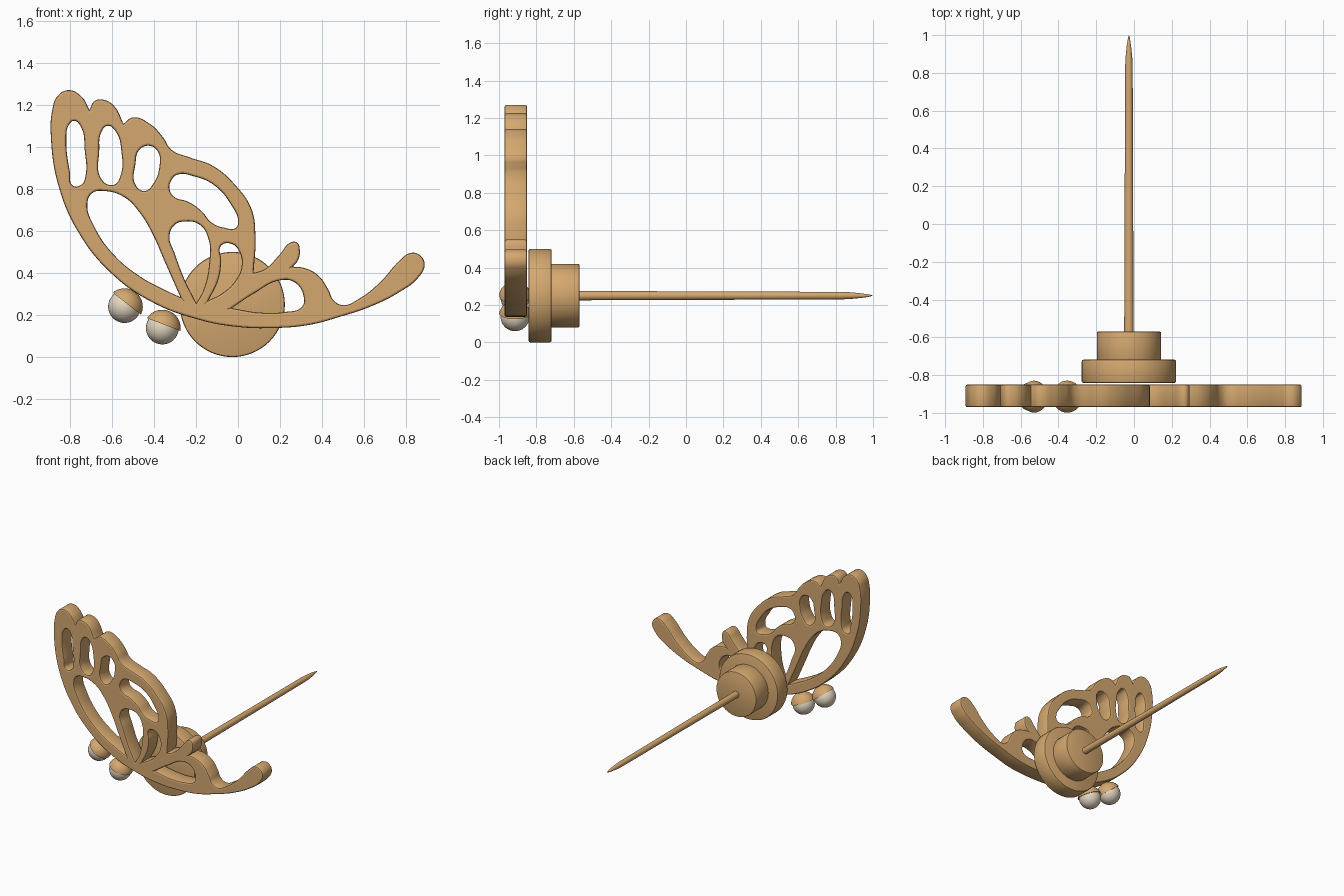
import bpy
import bmesh
from math import radians, tau
from mathutils import Matrix, Vector

cube = bpy.data.objects.get("Cube")
if cube:
    bpy.data.objects.remove(cube, do_unlink=True)

SHARP = True


def make_material(name, color):
    mat = bpy.data.materials.new(name)
    mat.use_nodes = True
    mat.diffuse_color = color
    for node in mat.node_tree.nodes:
        if node.type == "BSDF_PRINCIPLED":
            node.inputs["Base Color"].default_value = color
            node.inputs["Roughness"].default_value = 0.7
    return mat


wood = make_material("tan wood", (0.66, 0.39, 0.16, 1))
cream = make_material("cream white", (0.78, 0.68, 0.54, 1))


def finish(obj, mat, angle=40):
    """Give the object its colour and smooth shading with crisp edges."""
    obj.data.materials.clear()
    obj.data.materials.append(mat)
    bpy.ops.object.select_all(action="DESELECT")
    obj.select_set(True)
    bpy.context.view_layer.objects.active = obj
    bpy.ops.object.shade_smooth_by_angle(angle=radians(angle))


def object_from_bmesh(name, bm, mat):
    mesh = bpy.data.meshes.new(name)
    bmesh.ops.recalc_face_normals(bm, faces=bm.faces)
    bm.to_mesh(mesh)
    bm.free()
    obj = bpy.data.objects.new(name, mesh)
    bpy.context.collection.objects.link(obj)
    finish(obj, mat)
    return obj


def add_loop(curve, points):
    """Closed smooth loop; points are in hundredths, flagged ones are corners."""
    spline = curve.splines.new("BEZIER")
    spline.bezier_points.add(len(points) - 1)
    spline.use_cyclic_u = True
    for bez, (x, z, *corner) in zip(spline.bezier_points, points):
        bez.co = (x / 100, z / 100, 0)
    for bez, (x, z, *corner) in zip(spline.bezier_points, points):
        kind = "VECTOR" if corner else "AUTO"
        bez.handle_left_type = kind
        bez.handle_right_type = kind


def lathe(name, profile, mat):
    """Turn a (radius, y) profile around the axis of the mount."""
    bm = bmesh.new()
    verts = [bm.verts.new((AXIS_X + r, y, AXIS_Z)) for r, y in profile]
    edges = [bm.edges.new(pair) for pair in zip(verts, verts[1:])]
    bmesh.ops.spin(bm, geom=verts + edges, cent=(AXIS_X, 0, AXIS_Z),
                   axis=(0, 1, 0), angle=tau, steps=64)
    bmesh.ops.remove_doubles(bm, verts=bm.verts, dist=0.0001)
    return object_from_bmesh(name, bm, mat)


# Winged plate: outer silhouette, clockwise from the wing's left edge
outline = [
    (-89, 104), (-88.3, 118), (-86, 124), (-80.7, 127), (-74.5, 124),
    (-70.7, 117.6, SHARP), (-68, 122), (-64, 122.4), (-59, 119.5),
    (-54.5, 111, SHARP), (-50, 114), (-42, 111), (-36, 105), (-31.5, 98.5),
    (-23, 95), (-12, 91), (-1, 81.5), (6.4, 70.5), (8.3, 58),
    (7.4, 40, SHARP), (13, 42), (20, 49), (25, 54.5), (28, 54.5), (29.4, 51),
    (28.5, 46), (26, 43, SHARP), (31, 42.5), (38, 39), (43, 32), (45.5, 27),
    (50, 24.7), (58, 28), (67.5, 35.5), (77, 46), (82, 49.5), (86.5, 48.5),
    (88.8, 44), (86, 38), (77, 31), (63, 24), (48, 19), (34, 15.3), (17, 13.8),
    (0, 14.3), (-18, 17.6), (-42, 26.7), (-61, 40.5), (-75.5, 58.6), (-85, 80),
]

# Openings in the wing
tip_slot = [(-81.7, 104), (-80.7, 110), (-78, 112.4), (-74.5, 109), (-73, 99),
            (-72.6, 86), (-74.5, 82), (-78.5, 81.5), (-80, 88)]
second_slot = [(-66, 99), (-65, 107), (-62, 110), (-58, 107), (-55.5, 98),
               (-56, 86), (-59, 82), (-64.5, 84)]
third_slot = [(-48.8, 92), (-47, 98.5), (-42, 100.5), (-38, 97.5), (-37.4, 90.5),
              (-40, 83), (-44.5, 79), (-48.8, 82)]
upper_window = [(-32, 83.5), (-29, 86.7), (-21, 86), (-11, 81.5), (-3, 72),
                (0, 65), (-1, 61.5), (-6.4, 61.5), (-12.6, 64), (-17.4, 69.5),
                (-24, 74), (-30, 76), (-32.5, 79.5)]
large_window = [(-71.7, 73), (-69.3, 78), (-63.6, 79), (-54, 76), (-47, 69),
                (-40.7, 58.6), (-35, 45.7), (-27.4, 28.5, SHARP), (-35, 32),
                (-47, 38.6), (-59, 48.6), (-68.3, 62)]
middle_window = [(-32.6, 57.6), (-30, 63), (-25.5, 64.5), (-18.3, 63), (-14, 56),
                 (-13.6, 45.7), (-16.4, 32), (-19.8, 25.7, SHARP), (-25.5, 37),
                 (-30, 49)]
inner_window = [(-8, 53), (-3, 53.8), (0.7, 50), (1.7, 43), (-1.7, 35.7), (-8, 30),
                (-14, 27, SHARP), (-9.3, 37), (-8, 45.7)]
# Opening in the body
body_window = [(-3, 23.3, SHARP), (8, 30.5), (20, 36.5), (27, 35.5), (31.2, 29),
               (30.5, 24), (22, 21.4), (10, 21.2)]

ROUNDING = 0.01
curve = bpy.data.curves.new("winged_plate", "CURVE")
curve.dimensions = "2D"
curve.fill_mode = "BOTH"
curve.resolution_u = 8
curve.extrude = 0.06 - ROUNDING
curve.bevel_depth = ROUNDING
curve.bevel_resolution = 1
curve.offset = -ROUNDING
for loop in (outline, tip_slot, second_slot, third_slot, upper_window,
             large_window, middle_window, inner_window, body_window):
    add_loop(curve, loop)
plate = bpy.data.objects.new("winged_plate", curve)
bpy.context.collection.objects.link(plate)
plate.rotation_euler.x = radians(90)
plate.location.y = -0.91
bpy.ops.object.select_all(action="DESELECT")
plate.select_set(True)
bpy.context.view_layer.objects.active = plate
bpy.ops.object.convert(target="MESH")
finish(bpy.context.view_layer.objects.active, wood)

# Round mount behind the plate, its hub and the long pointed pin
AXIS_X, AXIS_Z = -0.027, 0.25


def disc_profile(radius, front, back, edge=0.01):
    return [(0, front), (radius - edge, front), (radius - edge * 0.3, front + edge * 0.3),
            (radius, front + edge), (radius, back - edge),
            (radius - edge * 0.3, back - edge * 0.3), (radius - edge, back), (0, back)]


lathe("mount_disc", disc_profile(0.25, -0.842, -0.718), wood)
lathe("mount_hub", disc_profile(0.17, -0.73, -0.57, 0.006), wood)
lathe("pin", [(0, -0.6), (0.025, -0.6), (0.02, 0.83), (0.018, 0.88),
              (0.012, 0.94), (0.005, 0.985), (0, 1.0)], wood)

# Eyes: a ball under a slightly larger tilted half-dome lid
for side, x, z, tilt in (("outer", -0.54, 0.24, 38), ("inner", -0.36, 0.138, 21)):
    place = Matrix.Translation((x, -0.914, z)) @ Matrix.Rotation(radians(tilt), 4, "Y")
    bm = bmesh.new()
    bmesh.ops.create_uvsphere(bm, u_segments=32, v_segments=20, radius=0.078, matrix=place)
    object_from_bmesh(side + "_eyeball", bm, cream)

    bm = bmesh.new()
    bmesh.ops.create_uvsphere(bm, u_segments=32, v_segments=20, radius=0.087)
    cut = bmesh.ops.bisect_plane(bm, geom=bm.verts[:] + bm.edges[:] + bm.faces[:],
                                 plane_co=Vector((0, 0, 0.018)), plane_no=(0, 0, 1),
                                 clear_inner=True)
    rim = [e for e in cut["geom_cut"] if isinstance(e, bmesh.types.BMEdge)]
    bmesh.ops.edgeloop_fill(bm, edges=rim)
    bm.transform(place)
    object_from_bmesh(side + "_eyelid", bm, wood)
